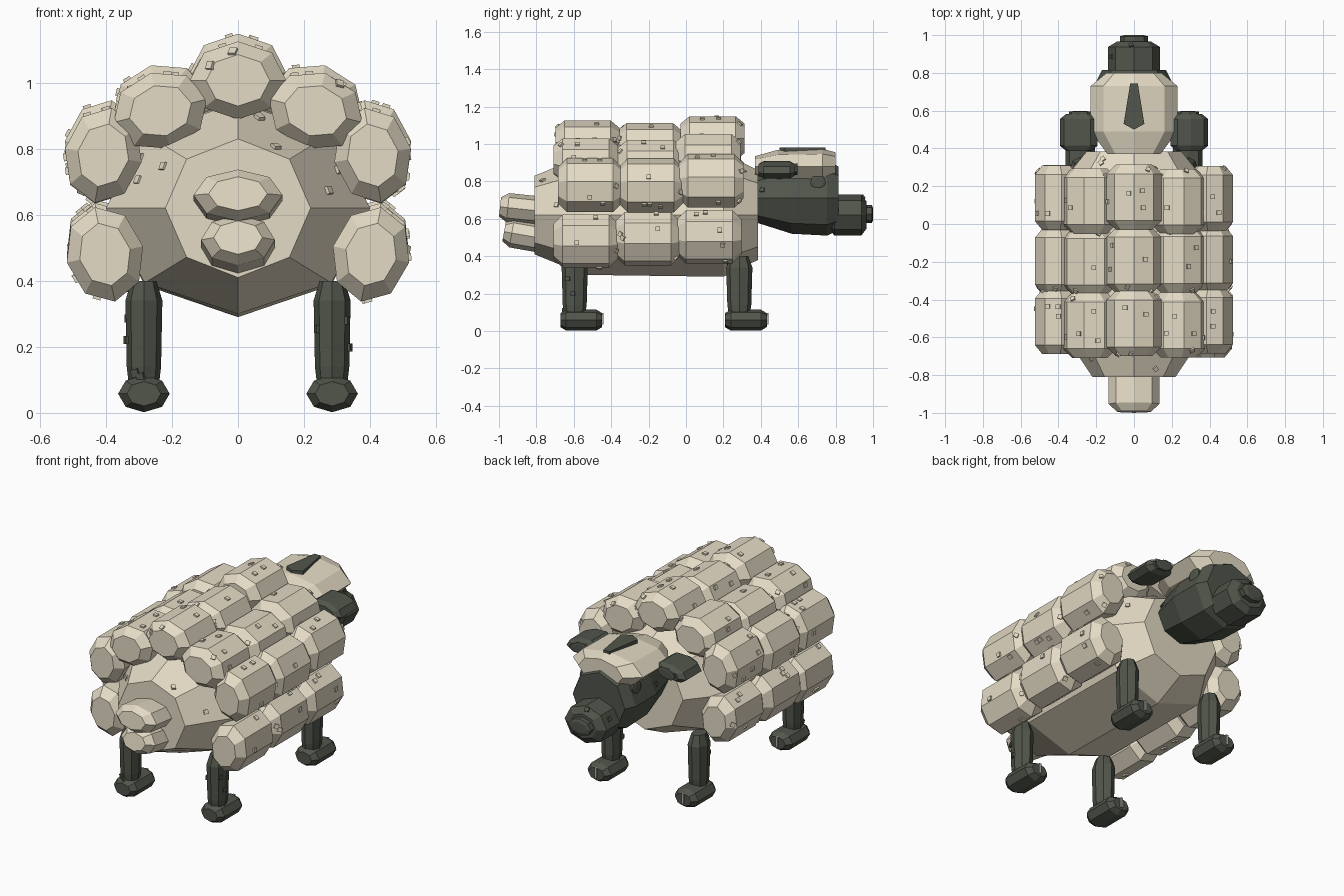
import bpy, bmesh, math, random
from mathutils import Matrix

random.seed(4)
if "Cube" in bpy.data.objects:
    bpy.data.objects.remove(bpy.data.objects["Cube"], do_unlink=True)


def material(name, rgb):
    m = bpy.data.materials.new(name)
    m.use_nodes = True
    m.diffuse_color = (*rgb, 1)
    m.node_tree.nodes["Principled BSDF"].inputs["Base Color"].default_value = (*rgb, 1)
    return m


WOOL = material("cream wool", (0.78, 0.71, 0.56))
DARK = material("dark hide", (0.082, 0.092, 0.07))
HOOF = material("pale hoof", (0.45, 0.45, 0.41))

BARREL = [(-1, 0.66), (-0.72, 1), (0.72, 1), (1, 0.66)]


def finish(bm, name, mat):
    bmesh.ops.recalc_face_normals(bm, faces=bm.faces)
    me = bpy.data.meshes.new(name)
    bm.to_mesh(me)
    bm.free()
    me.materials.append(mat)
    ob = bpy.data.objects.new(name, me)
    bpy.context.collection.objects.link(ob)
    return ob


def loft(name, mat, rings, loc, rot=(0, 0, 0), bumps=0):
    """Eight-sided solid along local y; rings are (y, half width, half height)."""
    bm = bmesh.new()
    loops = []
    for y, rx, rz in rings:
        loops.append([bm.verts.new((rx * math.sin(k * math.pi / 4), y,
                                    rz * math.cos(k * math.pi / 4))) for k in range(8)])
    for a, b in zip(loops, loops[1:]):
        for k in range(8):
            bm.faces.new((a[k], a[k - 1], b[k - 1], b[k]))
    bm.faces.new(loops[0])
    bm.faces.new(loops[-1])
    bmesh.ops.recalc_face_normals(bm, faces=bm.faces)
    # small raised studs sitting on the upper side faces
    quads = [f for f in bm.faces if len(f.verts) == 4 and f.normal.z > -0.3]
    spots = []
    for f in random.choices(quads, weights=[f.calc_area() for f in quads], k=bumps):
        a, b, c, d = [v.co for v in f.verts]
        u, w = random.uniform(0.15, 0.85), random.uniform(0.15, 0.85)
        spots.append((a.lerp(b, u).lerp(d.lerp(c, u), w), f.normal.copy()))
    for p, n in spots:
        m = Matrix.Translation(p) @ n.to_track_quat('Z', 'Y').to_matrix().to_4x4()
        bmesh.ops.create_cube(bm, size=0.024, matrix=m @ Matrix.Diagonal((1, 1, 0.7, 1)))
    ob = finish(bm, name, mat)
    ob.location = loc
    ob.rotation_euler = [math.radians(r) for r in rot]
    return ob


def barrel(name, mat, half, rx, rz, loc, rot=(0, 0, 0), bumps=0):
    rings = [(t * half, rx * r, rz * r) for t, r in BARREL]
    return loft(name, mat, rings, loc, rot, bumps)


def box(name, mat, size, loc):
    bm = bmesh.new()
    bmesh.ops.create_cube(bm, size=1, matrix=Matrix.Diagonal((*size, 1)))
    finish(bm, name, mat).location = loc


# Torso
loft("body", WOOL, [(-0.81, 0.22, 0.21), (-0.54, 0.4, 0.32), (0.2, 0.4, 0.33), (0.385, 0.25, 0.24)],
     (0, 0, 0.62), bumps=30)

# Fleece: three rows of barrels arched over the back, the middle row drawn in
ARCH = [(0, 1.022, 0), (0.235, 0.93, 14), (0.408, 0.795, 80), (0.403, 0.495, 102)]
ROWS = [(-0.525, -0.015, 1), (-0.2, -0.01, 0.95), (0.13, 0.008, 1)]
for row, (y, dz, squash) in enumerate(ROWS):
    for x, z, roll in ARCH:
        for side in ((1, -1) if x else (1,)):
            barrel(f"fleece_{row + 1}", WOOL, 0.172, 0.146, 0.118,
                   (side * x, y + random.uniform(-0.012, 0.012), 0.65 + (z - 0.65) * squash + dz),
                   (0, side * roll, 0), 5)

# Tail, tipped up towards the back
barrel("tail_upper", WOOL, 0.15, 0.135, 0.078, (0, -0.845, 0.648), (-6, 0, 0))
barrel("tail_lower", WOOL, 0.15, 0.112, 0.078, (0, -0.825, 0.505), (-10, 0, 0))

# Legs and feet
for side, s in (("left", 1), ("right", -1)):
    for end, y in (("front", 0.285), ("back", -0.595)):
        x = s * 0.285
        loft(f"{end}_{side}_leg", DARK,
             [(-0.16, 0.045, 0.055), (-0.1, 0.052, 0.064), (0.1, 0.056, 0.07), (0.16, 0.038, 0.048)],
             (x, y, 0.24), (90, 0, 0), 3)
        barrel(f"{end}_{side}_foot", DARK, 0.112, 0.078, 0.056, (x, y + 0.035, 0.058))
        box(f"{end}_{side}_hoof_plate", HOOF, (0.014, 0.018, 0.06), (x, y + 0.146, 0.065))

# Head, muzzle and nose
loft("head", DARK, [(-0.22, 0.15, 0.13), (-0.03, 0.2, 0.19), (0.16, 0.2, 0.2), (0.22, 0.17, 0.17)],
     (0, 0.595, 0.71), bumps=3)
barrel("muzzle", DARK, 0.1, 0.138, 0.11, (0, 0.865, 0.62), bumps=2)
barrel("nose", DARK, 0.022, 0.075, 0.048, (0, 0.978, 0.625))

# Woolly cap with a dark kite-shaped forelock
loft("head_wool", WOOL, [(-0.22, 0.14, 0.055), (-0.1, 0.23, 0.088), (0.14, 0.23, 0.094), (0.21, 0.145, 0.075)],
     (0, 0.59, 0.88))
bm = bmesh.new()
kite = [(0, 0.5), (0.055, 0.53), (0.02, 0.745), (-0.02, 0.745), (-0.055, 0.53)]
lock = bm.faces.new([bm.verts.new((*p, 0.952)) for p in kite])
top = bmesh.ops.extrude_face_region(bm, geom=[lock])["geom"]
bmesh.ops.translate(bm, vec=(0, 0, 0.03), verts=[v for v in top if isinstance(v, bmesh.types.BMVert)])
finish(bm, "forelock", DARK)

# Ears and eyes
for side, s in (("left", 1), ("right", -1)):
    barrel(f"{side}_ear", DARK, 0.098, 0.102, 0.045, (s * 0.293, 0.485, 0.862), (0, s * 12, 0))
    barrel(f"{side}_ear_tip", DARK, 0.008, 0.06, 0.032, (s * 0.285, 0.589, 0.865), (0, s * 12, 0))
    barrel(f"{side}_eye", DARK, 0.02, 0.042, 0.042, (s * 0.158, 0.706, 0.795), (0, 0, 90))
